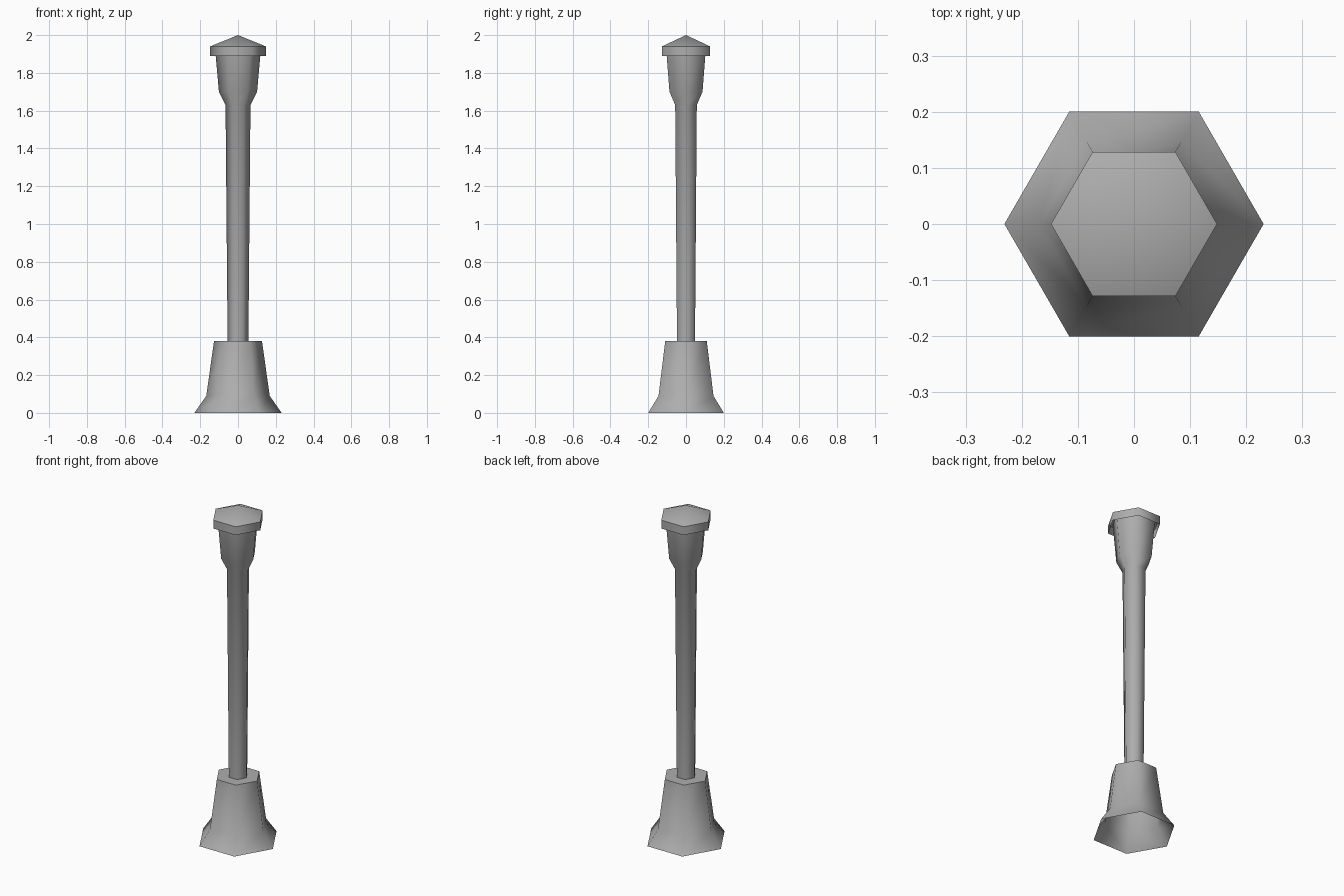
import bpy, bmesh, math

if "Cube" in bpy.data.objects:
    bpy.data.objects.remove(bpy.data.objects["Cube"])

SIDES = 6

# dark grey paint
grey = bpy.data.materials.new("grey_metal")
grey.diffuse_color = (0.42, 0.42, 0.42, 1)
grey.use_nodes = True
grey.node_tree.nodes["Principled BSDF"].inputs["Base Color"].default_value = grey.diffuse_color


def hex_lathe(name, profile):
    """Stack hexagonal rings from (radius, z) pairs; radius 0 makes an apex."""
    bm = bmesh.new()
    rings = []
    for r, z in profile:
        if r == 0:
            rings.append([bm.verts.new((0, 0, z))])
        else:
            rings.append([bm.verts.new((r * math.cos(math.tau * i / SIDES),
                                        r * math.sin(math.tau * i / SIDES), z))
                          for i in range(SIDES)])
    for a, b in zip(rings, rings[1:]):
        for i in range(SIDES):
            j = (i + 1) % SIDES
            if len(b) == 1:
                bm.faces.new((a[i], a[j], b[0]))
            else:
                bm.faces.new((a[i], a[j], b[j], b[i]))
    mesh = bpy.data.meshes.new(name)
    bm.to_mesh(mesh)
    bm.free()
    mesh.materials.append(grey)
    obj = bpy.data.objects.new(name, mesh)
    bpy.context.collection.objects.link(obj)
    # soft across the hexagon sides, crisp at the ledges and roof rim
    bpy.ops.object.select_all(action='DESELECT')
    obj.select_set(True)
    bpy.context.view_layer.objects.active = obj
    bpy.ops.object.shade_smooth_by_angle(angle=math.radians(62))
    return obj


# flared foot, open underneath, with a flat ledge around the pole
hex_lathe("base", [(0.231, 0), (0.168, 0.09), (0.127, 0.38), (0.055, 0.38)])

# slightly widening pole flowing into the lantern head, which runs up into the cap
hex_lathe("pole_and_head", [(0.055, 0.38), (0.066, 1.63), (0.101, 1.70), (0.122, 1.935)])

# overhanging cap, open underneath, with a shallow pointed roof
hex_lathe("cap", [(0.148, 1.89), (0.148, 1.94), (0, 2.0)])
